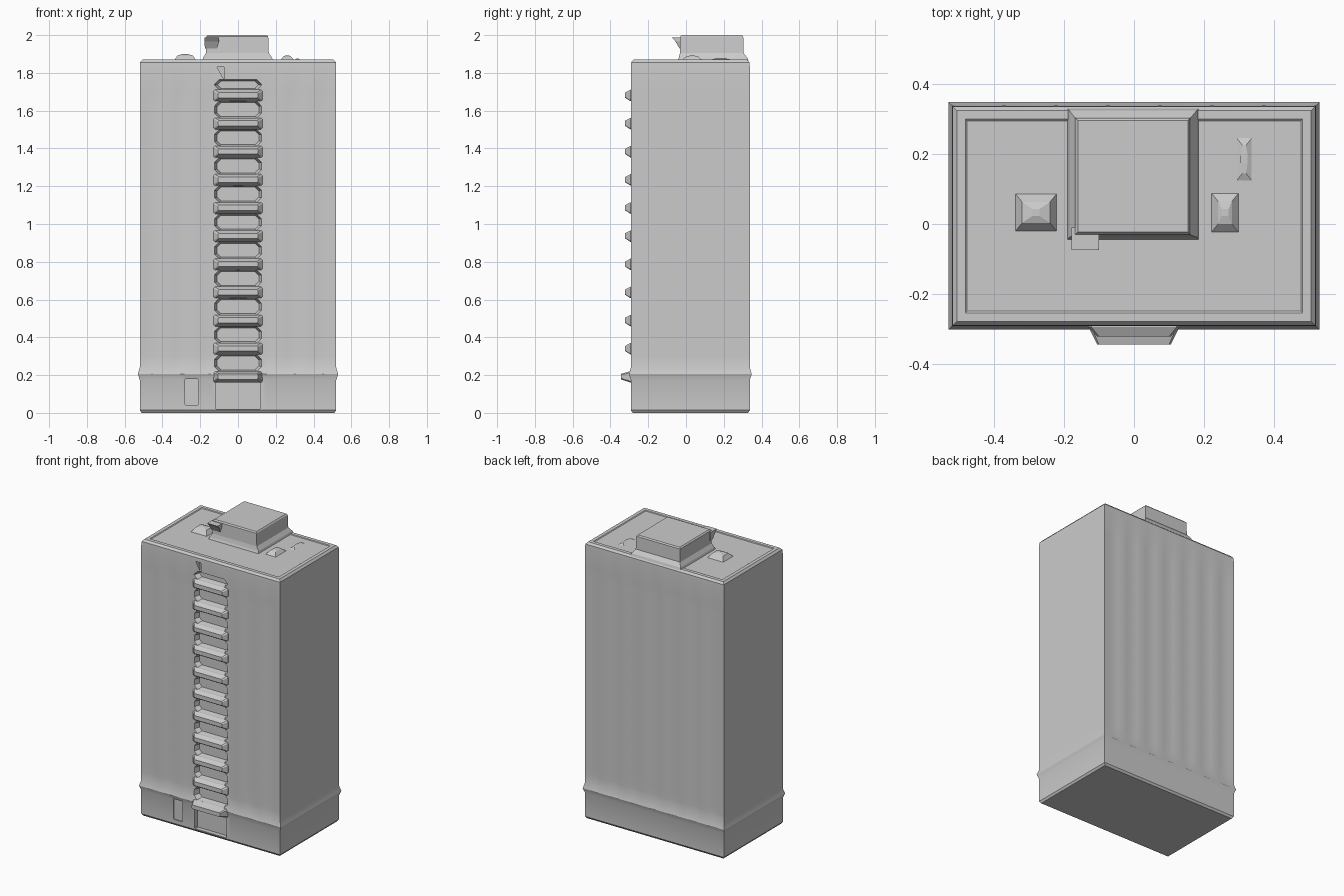
import bpy, bmesh, math

if "Cube" in bpy.data.objects:
    bpy.data.objects.remove(bpy.data.objects["Cube"])

FRONT, BACK, HALF, TOP = -0.292, 0.338, 0.52, 1.87
FLOORS = [0.19 + 0.149 * i for i in range(11)]


def loft(name, rings, closed=True):
    """Skin a stack of equally sized point rings, capping both ends."""
    bm = bmesh.new()
    vs = [[bm.verts.new(p) for p in r] for r in rings]
    n = len(vs[0])
    for a, b in zip(vs, vs[1:]):
        for i in range(n):
            j = (i + 1) % n
            bm.faces.new((a[i], a[j], b[j], b[i]))
    bm.faces.new(vs[0])
    bm.faces.new(vs[-1])
    bmesh.ops.recalc_face_normals(bm, faces=bm.faces)
    me = bpy.data.meshes.new(name)
    bm.to_mesh(me)
    bm.free()
    ob = bpy.data.objects.new(name, me)
    bpy.context.collection.objects.link(ob)
    return ob


def rect(x0, x1, y0, y1, z):
    return [(x0, y0, z), (x1, y0, z), (x1, y1, z), (x0, y1, z)]


def panel(x0, x1, z0, z1, y, c=0.0):
    """Chamfered upright rectangle at depth y."""
    pts = [(x0 + c, z0), (x1 - c, z0), (x1, z0 + c), (x1, z1 - c),
           (x1 - c, z1), (x0 + c, z1), (x0, z1 - c), (x0, z0 + c)]
    return [(x, y, z) for x, z in pts]


def shell_ring(z, off, amp):
    """Plan of the tower with softly rippled front and back walls."""
    n = 28
    xs = [-1 + 2 * i / n for i in range(n + 1)]

    def wave(t):
        return amp * (0.5 - 0.5 * math.cos(t * math.pi * 7 + math.pi)) if abs(t) < 1 else 0

    f = [(t * (HALF + off), FRONT - off + wave(t), z) for t in xs]
    b = [(t * (HALF + off), BACK + off - wave(t), z) for t in reversed(xs)]
    return f + b


# Tower: plinth, flared belt, rippled floors and roof edge
rings = [shell_ring(0, -0.01, 0), shell_ring(0.014, 0, 0), shell_ring(0.175, 0, 0),
         shell_ring(0.205, 0.010, 0), shell_ring(0.24, 0, 0.001)]
for z in FLOORS[1:]:
    rings += [shell_ring(z - 0.04, 0, 0.007), shell_ring(z + 0.02, 0, 0.003)]
rings += [shell_ring(1.83, 0, 0.001), shell_ring(TOP - 0.014, -0.002, 0),
          shell_ring(TOP, -0.014, 0), shell_ring(TOP, -0.038, 0),
          shell_ring(TOP - 0.004, -0.043, 0)]
tower = loft("tower", rings)

# Stair bay openings, doorway and side door
cuts = []
for z in FLOORS:
    z0, z1 = z + 0.03, z + 0.119
    if z1 > 1.79:
        z1 = 1.765
    cuts.append([panel(-0.125, 0.125, z0, z1, -0.31, 0.025),
                 panel(-0.125, 0.125, z0, z1, -0.29, 0.025),
                 panel(-0.11, 0.11, z0 + 0.008, z1 - 0.008, -0.255, 0.02)])
cuts.append([panel(-0.12, 0.12, 0.02, 0.16, y, 0.005) for y in (-0.31, -0.262)])
cuts.append([panel(-0.28, -0.21, 0.04, 0.18, y, 0.005) for y in (-0.31, -0.284)])
for i, c in enumerate(cuts):
    cutter = loft(f"opening_cutter_{i}", c)
    mod = tower.modifiers.new("opening", 'BOOLEAN')
    mod.operation, mod.object, mod.solver = 'DIFFERENCE', cutter, 'EXACT'
    cutter.hide_render = True
    cutter.hide_set(True)

# Balcony ledges: wedges tapering outward
for i, z in enumerate(FLOORS):
    tip = -0.345 if i == 0 else -0.322
    loft(f"balcony_ledge_{i}", [
        panel(-0.13, 0.13, z - 0.03, z + 0.031, -0.27, 0.008),
        panel(-0.13, 0.13, z - 0.03, z + 0.031, FRONT - 0.002, 0.008),
        panel(-0.105, 0.105, z - 0.012, z + 0.016, tip, 0.005)])

# Roof house with flared skirt
loft("roof_house", [
    rect(-0.19, 0.185, -0.045, 0.33, TOP - 0.006),
    rect(-0.185, 0.18, -0.038, 0.325, TOP + 0.01),
    rect(-0.17, 0.163, -0.032, 0.305, TOP + 0.035),
    rect(-0.168, 0.16, -0.03, 0.303, 1.992),
    rect(-0.16, 0.154, -0.023, 0.296, 2.0)])

# Small hood over the roof door
loft("roof_hood", [rect(-0.175, -0.11, -0.035, -0.01, 1.93),
                   rect(-0.178, -0.10, -0.055, -0.01, 1.965),
                   rect(-0.178, -0.10, -0.075, -0.01, 1.988)])

# Roof vents
for name, x0, x1, y0, y1, h in [("left_vent", -0.34, -0.22, -0.022, 0.088, 0.03),
                                ("right_vent", 0.22, 0.30, -0.025, 0.09, 0.022),
                                ("rear_vent", 0.29, 0.34, 0.12, 0.25, 0.006)]:
    cx, cy = (x0 + x1) / 2, (y0 + y1) / 2
    loft(name, [rect(x0, x1, y0, y1, TOP - 0.006),
                rect(x0 + 0.02, x1 - 0.02, y0 + 0.025, y1 - 0.025, TOP + h * 0.75),
                rect(cx - 0.01, cx + 0.01, cy - 0.01, cy + 0.01, TOP + h)])

# Smooth ripples, sharp edges
bpy.ops.object.select_all(action='DESELECT')
tower.select_set(True)
bpy.context.view_layer.objects.active = tower
bpy.ops.object.shade_smooth_by_angle(angle=math.radians(30))
